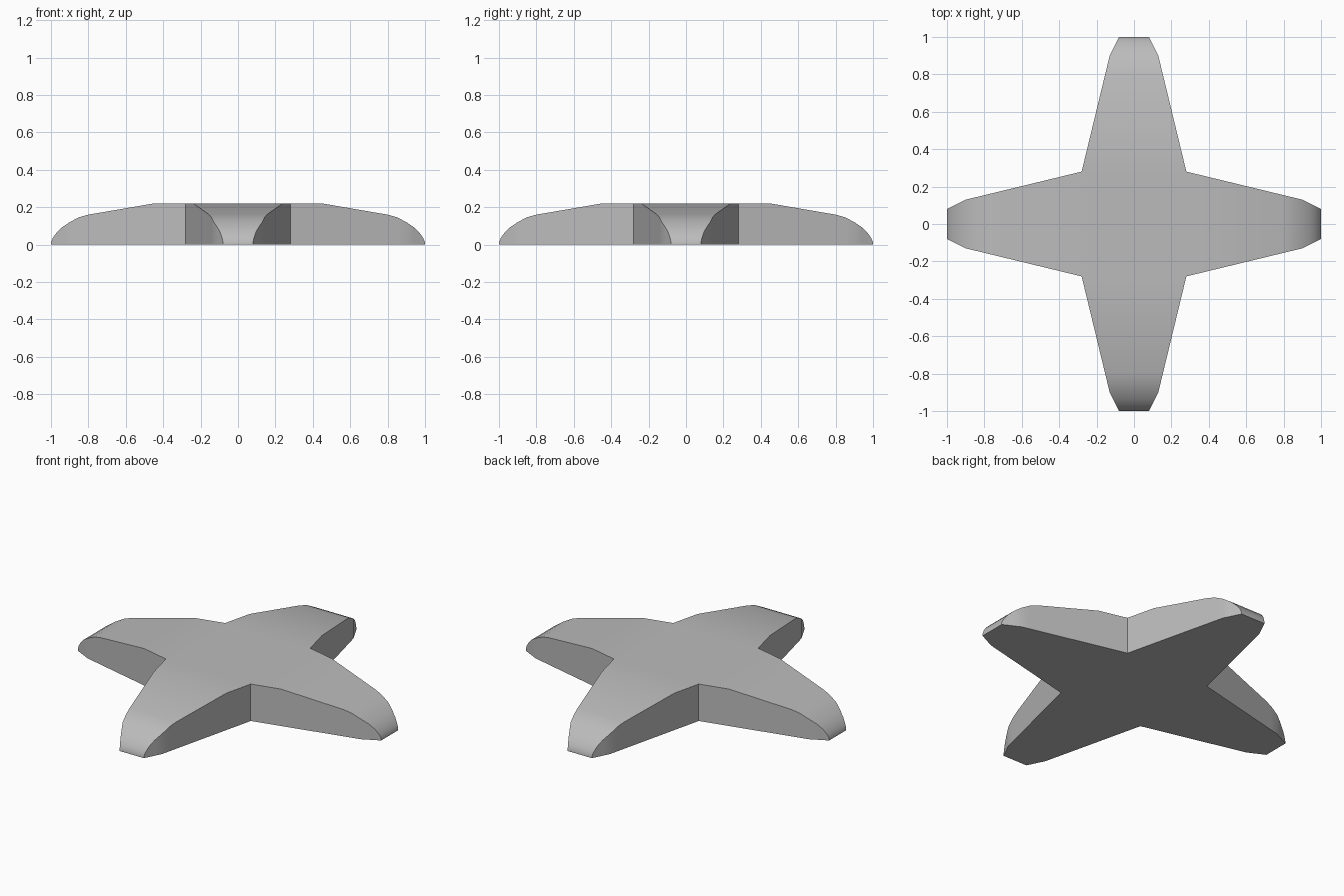
import bpy, bmesh, math
from mathutils import Matrix

cube = bpy.data.objects.get("Cube")
if cube:
    bpy.data.objects.remove(cube, do_unlink=True)

# Material
grey = bpy.data.materials.new("plain grey")
grey.use_nodes = True
colour = (0.5, 0.5, 0.5, 1)
grey.diffuse_color = colour
grey.node_tree.nodes["Principled BSDF"].inputs["Base Color"].default_value = colour

HUB, TOP = 0.28, 0.22
# Arm profile: distance from the centre, height
PROFILE = [(HUB, TOP), (0.45, TOP), (0.8, 0.16), (0.85, 0.146), (0.9, 0.12),
           (0.94, 0.093), (0.97, 0.064), (0.99, 0.035), (1.0, 0.012)]


def half_width(r):
    if r <= 0.9:
        return HUB + (0.13 - HUB) * (r - HUB) / (0.9 - HUB)
    return 0.13 + (0.08 - 0.13) * (r - 0.9) / 0.1


def add_arm(bm, turn):
    rings = []
    for r, z in PROFILE:
        w = half_width(r)
        corners = [(r, -w, 0), (r, w, 0), (r, w, z), (r, -w, z)]
        rings.append([bm.verts.new(turn @ Matrix.Translation(c).translation) for c in corners])
    for a, b in zip(rings, rings[1:]):
        for i in range(4):
            j = (i + 1) % 4
            bm.faces.new((a[i], b[i], b[j], a[j]))
    bm.faces.new(rings[-1])


bm = bmesh.new()
# Four tapering arms
for k in range(4):
    add_arm(bm, Matrix.Rotation(k * math.pi / 2, 3, 'Z'))
# Square hub, top and bottom
for z in (0, TOP):
    bm.faces.new([bm.verts.new((x * HUB, y * HUB, z))
                  for x, y in ((-1, -1), (1, -1), (1, 1), (-1, 1))])
bmesh.ops.remove_doubles(bm, verts=bm.verts, dist=0.0005)
bmesh.ops.recalc_face_normals(bm, faces=bm.faces)

mesh = bpy.data.meshes.new("four_armed_star")
bm.to_mesh(mesh)
bm.free()
mesh.materials.append(grey)
star = bpy.data.objects.new("four_armed_star", mesh)
bpy.context.collection.objects.link(star)

# Smooth the curved tops, keep the rims sharp
bpy.ops.object.select_all(action='DESELECT')
star.select_set(True)
bpy.context.view_layer.objects.active = star
bpy.ops.object.shade_smooth_by_angle(angle=math.radians(30))
